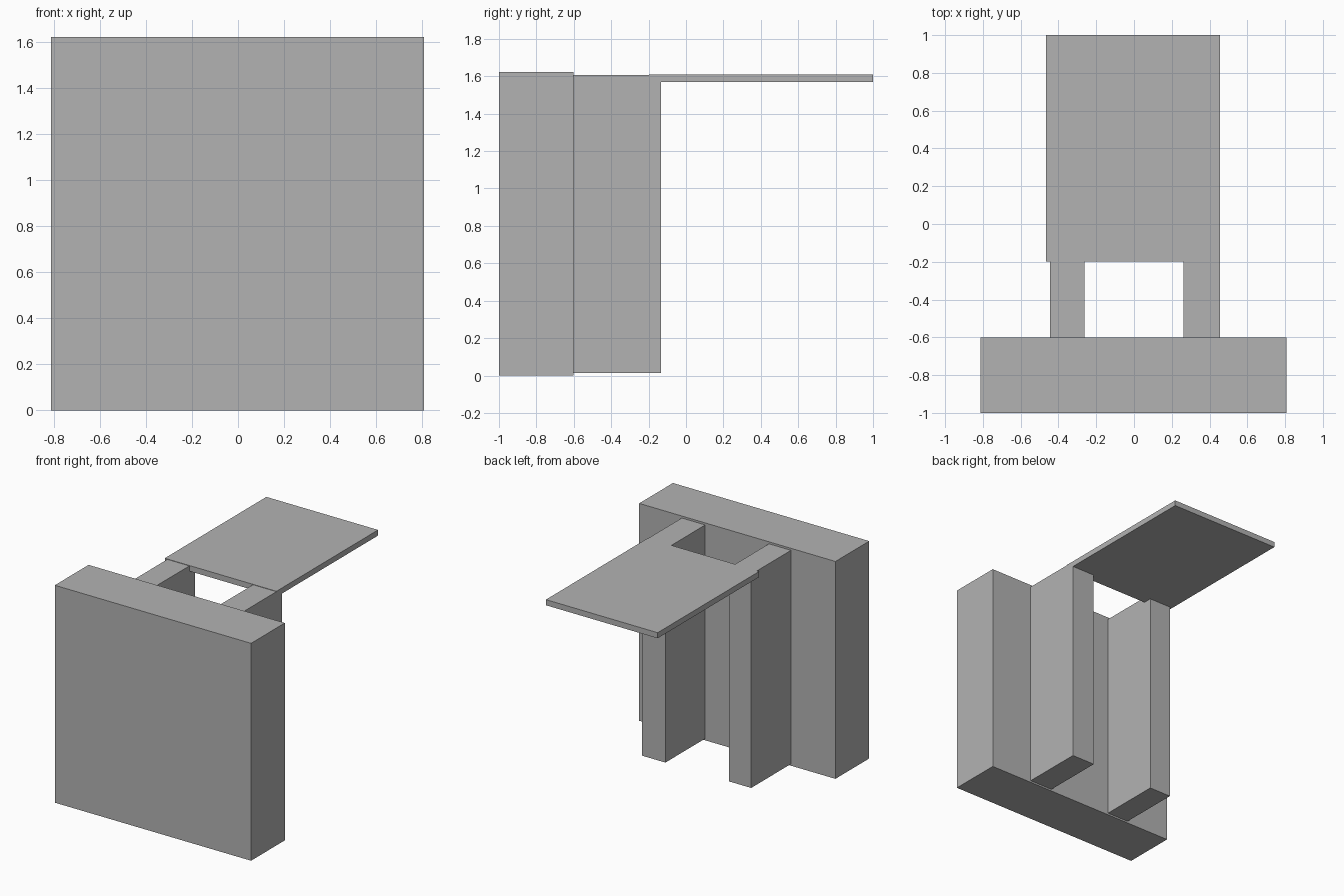
import bpy
import bmesh
from mathutils import Vector

default_cube = bpy.data.objects.get("Cube")
if default_cube:
    bpy.data.objects.remove(default_cube, do_unlink=True)

# Single flat grey
grey = bpy.data.materials.new("plain_grey")
grey.use_nodes = True
colour = (0.45, 0.45, 0.45, 1)
grey.diffuse_color = colour
grey.node_tree.nodes["Principled BSDF"].inputs["Base Color"].default_value = colour


def box(name, low, high):
    """Box between two opposite corners."""
    low, high = Vector(low), Vector(high)
    bm = bmesh.new()
    bmesh.ops.create_cube(bm, size=1)
    bmesh.ops.scale(bm, vec=high - low, verts=bm.verts)
    bmesh.ops.translate(bm, vec=(low + high) / 2, verts=bm.verts)
    mesh = bpy.data.meshes.new(name)
    bm.to_mesh(mesh)
    bm.free()
    mesh.materials.append(grey)
    obj = bpy.data.objects.new(name, mesh)
    bpy.context.collection.objects.link(obj)
    return obj


# Broad upright slab at the front
box("front_slab", (-0.812, -1, 0), (0.808, -0.602, 1.622))

# Two posts standing against the back of the slab
for name, x_min, x_max in (("right_post", -0.445, -0.263),
                           ("left_post", 0.263, 0.456)):
    box(name, (x_min, -0.602, 0.013), (x_max, -0.133, 1.607))

# Thin shelf resting on the posts and reaching backward
box("rear_shelf", (-0.466, -0.198, 1.568), (0.456, 1, 1.61))
